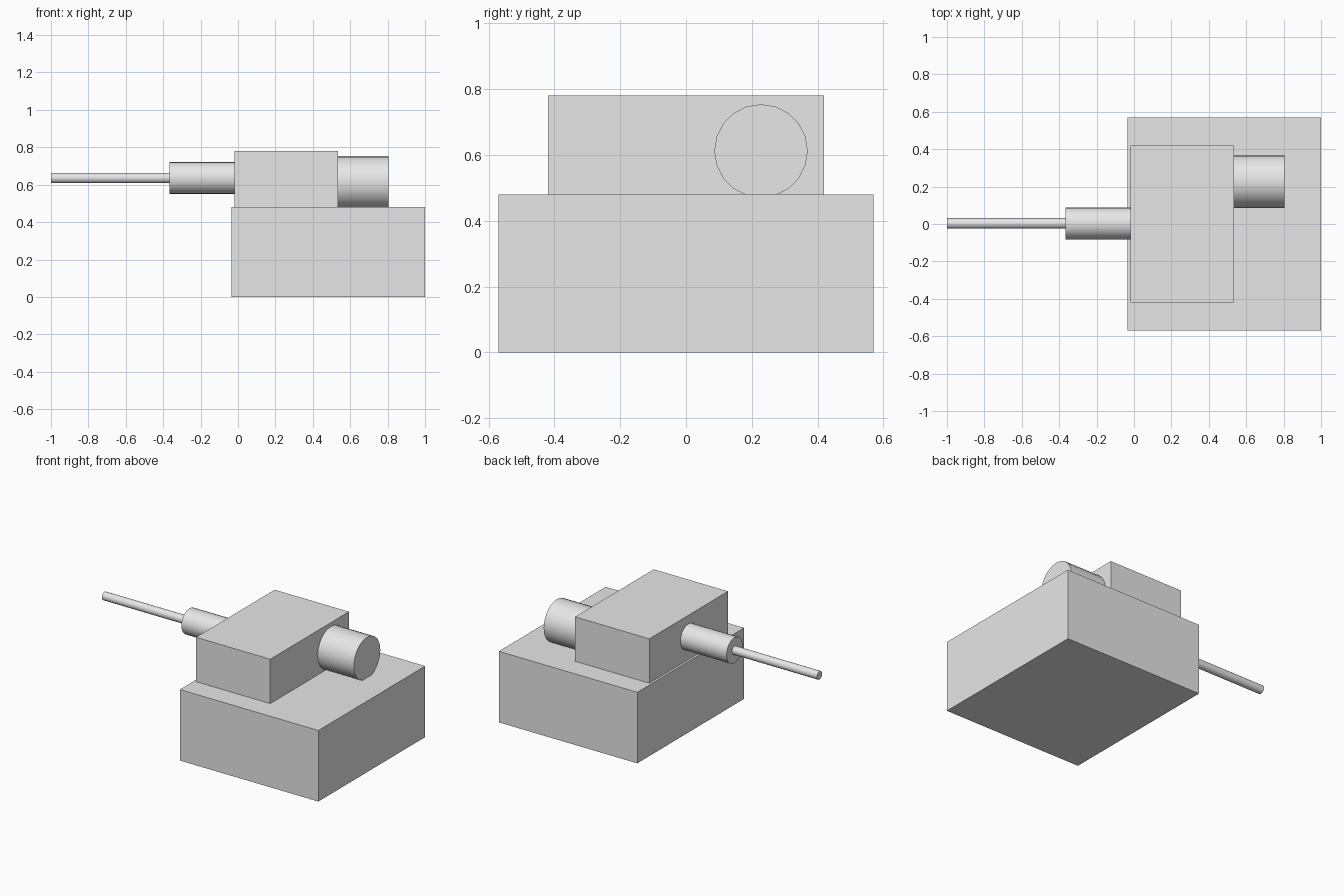
import bpy
from math import pi, radians

cube = bpy.data.objects.get("Cube")
if cube:
    bpy.data.objects.remove(cube, do_unlink=True)

grey = bpy.data.materials.new("light_grey")
grey.use_nodes = True
grey.diffuse_color = (0.8, 0.8, 0.8, 1)
grey.node_tree.nodes["Principled BSDF"].inputs["Base Color"].default_value = grey.diffuse_color


def box(name, low, high):
    """Box between two opposite corners."""
    centre = [(a + b) / 2 for a, b in zip(low, high)]
    bpy.ops.mesh.primitive_cube_add(size=1, location=centre)
    ob = bpy.context.object
    ob.name = name
    ob.scale = [b - a for a, b in zip(low, high)]
    bpy.ops.object.transform_apply(location=False, rotation=False, scale=True)
    ob.data.materials.append(grey)


def rod(name, x0, x1, y, z, radius, sides=20):
    """Smooth-sided cylinder lying along x."""
    bpy.ops.mesh.primitive_cylinder_add(
        vertices=sides, radius=radius, depth=x1 - x0,
        location=((x0 + x1) / 2, y, z), rotation=(0, pi / 2, 0))
    ob = bpy.context.object
    ob.name = name
    bpy.ops.object.shade_smooth_by_angle(angle=radians(30))
    ob.data.materials.append(grey)


# Body and the block on top of it
box("hull", (-0.035, -0.57, 0), (1.0, 0.57, 0.48))
box("turret", (-0.02, -0.42, 0.48), (0.535, 0.42, 0.78))

# Stepped barrel at one end, drum at the other
rod("barrel", -1.0, -0.365, 0.003, 0.636, 0.028)
rod("barrel_sleeve", -0.365, -0.02, 0.003, 0.636, 0.086)
rod("rear_drum", 0.535, 0.805, 0.228, 0.612, 0.142)
